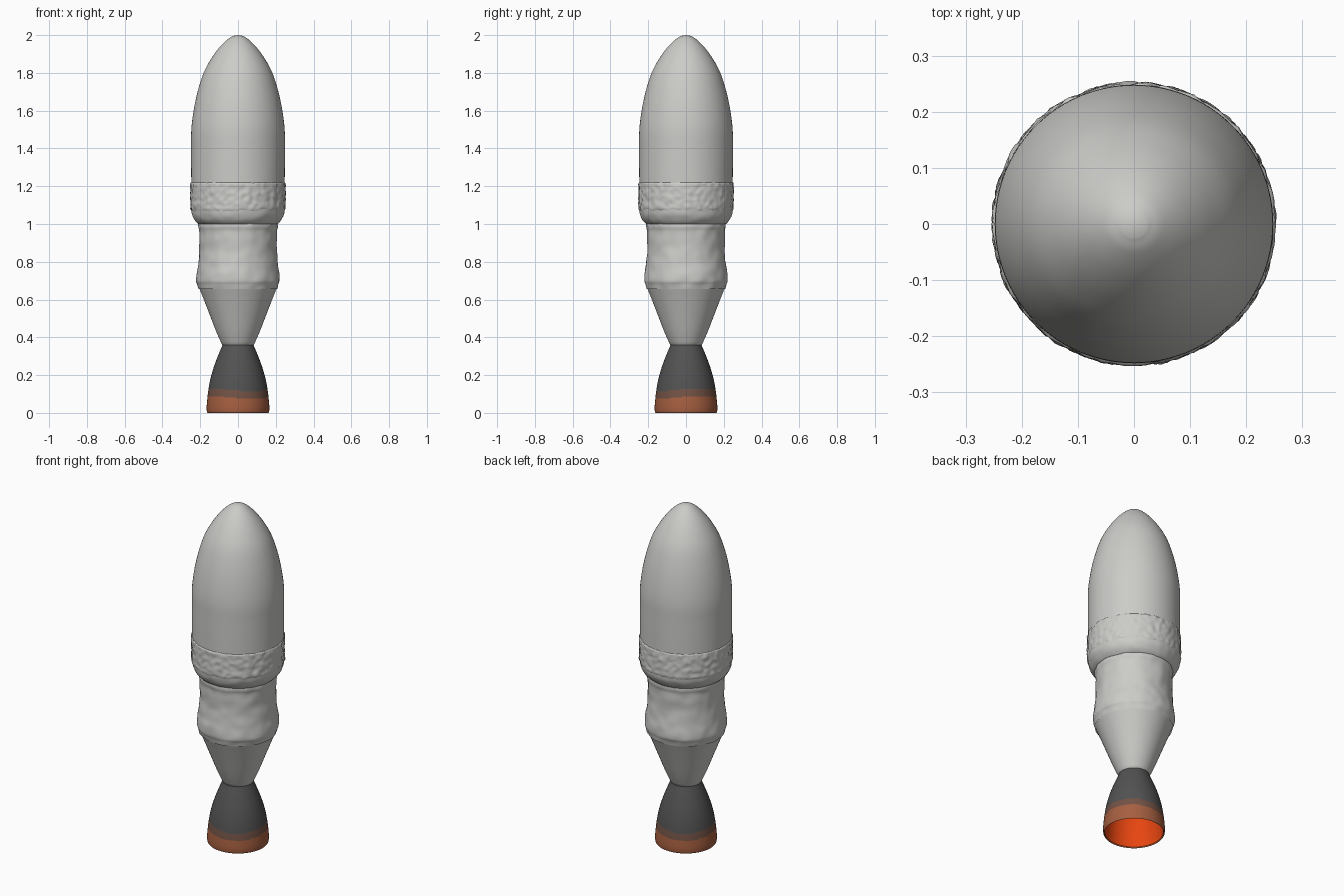
import bpy, bmesh, math
from mathutils import Vector, noise

if "Cube" in bpy.data.objects:
    bpy.data.objects.remove(bpy.data.objects["Cube"])


def mat(name, rgb):
    m = bpy.data.materials.new(name)
    m.diffuse_color = (*rgb, 1)
    m.use_nodes = True
    m.node_tree.nodes["Principled BSDF"].inputs["Base Color"].default_value = m.diffuse_color
    return m


WHITE = mat("light grey paint", (0.60, 0.60, 0.58))
DARK = mat("dark grey metal", (0.085, 0.085, 0.085))
BROWN = mat("heated brown metal", (0.17, 0.085, 0.06))
COPPER = mat("copper orange metal", (0.38, 0.115, 0.052))
GLOW = mat("glowing orange", (0.80, 0.06, 0.005))


def lathe(name, profile, mats, segs=96, rough=0.0, freq=28, rule=None, angle=50):
    """Spin (radius, z) points, listed bottom to top on the outside, round z."""
    bm = bmesh.new()
    rings = []
    for r, z in profile:
        if r < 1e-5:
            rings.append([bm.verts.new((0, 0, z))])
            continue
        ring = []
        for i in range(segs):
            a = 2 * math.pi * i / segs
            p = Vector((r * math.cos(a), r * math.sin(a), z))
            d = rough * noise.noise(p * freq)
            ring.append(bm.verts.new(((r + d) * math.cos(a), (r + d) * math.sin(a), z)))
        rings.append(ring)
    for lo, hi in zip(rings, rings[1:]):
        for i in range(segs):
            j = (i + 1) % segs
            if len(hi) == 1:
                f = bm.faces.new((lo[i], lo[j], hi[0]))
            elif len(lo) == 1:
                f = bm.faces.new((lo[0], hi[j], hi[i]))
            else:
                f = bm.faces.new((lo[i], lo[j], hi[j], hi[i]))
            if rule:
                f.material_index = rule(f.calc_center_median())
    me = bpy.data.meshes.new(name)
    bm.to_mesh(me)
    bm.free()
    for m in mats:
        me.materials.append(m)
    ob = bpy.data.objects.new(name, me)
    bpy.context.collection.objects.link(ob)
    bpy.ops.object.select_all(action='DESELECT')
    ob.select_set(True)
    bpy.context.view_layer.objects.active = ob
    bpy.ops.object.shade_smooth_by_angle(angle=math.radians(angle))
    return ob


def smooth(points, n=6):
    """Catmull-Rom curve through the profile points."""
    p = [Vector(q) for q in points]
    p = [2 * p[0] - p[1]] + p + [2 * p[-1] - p[-2]]
    out = []
    for k in range(1, len(p) - 2):
        a, b, c, d = p[k - 1:k + 3]
        for s in range(n):
            t = s / n
            out.append(0.5 * (2 * b + (c - a) * t + (2 * a - 5 * b + 4 * c - d) * t * t
                              + (3 * b - a - 3 * c + d) * t ** 3))
    out.append(p[-2])
    return [(max(v.x, 0), v.y) for v in out]


# Nose fairing: straight cylinder and rounded ogive tip
lathe("nose_fairing", [(0.247, 1.20)] + smooth(
    [(0.248, 1.30), (0.248, 1.40), (0.247, 1.50), (0.235, 1.60), (0.214, 1.70), (0.182, 1.80),
     (0.139, 1.88), (0.094, 1.94), (0.052, 1.98), (0.024, 1.996)]) + [(0, 2.0)], [WHITE])

# Crinkled band round the fairing base
band = [(0.240, 1.222), (0.250, 1.218)]
band += [(0.251, 1.21 - 0.01 * k) for k in range(14)] + [(0.246, 1.07)]
lathe("crinkled_band", band[::-1], [WHITE], 160, 0.006, 45, angle=80)

# Rounded shoulder below the band
lathe("fairing_shoulder", smooth(
    [(0.195, 0.992), (0.214, 1.003), (0.231, 1.022), (0.243, 1.048), (0.248, 1.08)]),
    [WHITE], 120, 0.003, 22, angle=80)

# Waisted stage body with a soft flared skirt
lathe("stage_body", smooth(
    [(0.208, 0.655), (0.215, 0.68), (0.221, 0.70), (0.218, 0.74), (0.212, 0.78), (0.208, 0.82),
     (0.205, 0.86), (0.205, 0.91), (0.206, 0.96), (0.211, 0.985), (0.209, 1.01)], 4),
    [WHITE], 120, 0.004, 18, angle=80)

# Tapered engine cone, closed underneath
lathe("engine_cone", [(0, 0.355), (0.078, 0.355)] + smooth(
    [(0.084, 0.36), (0.115, 0.43), (0.150, 0.52), (0.185, 0.61), (0.209, 0.67), (0.215, 0.695)], 4),
    [WHITE])


def heat(c):
    """Wavy heat-tint bands on the bell."""
    w = 0.008 * math.sin(2 * math.atan2(c.y, c.x) + 0.6)
    return 0 if c.z > 0.122 + w else 1 if c.z > 0.082 + w else 2


# Engine bell: outer skin, rim and glowing inside
bell = smooth([(0.165, 0.006), (0.166, 0.03), (0.163, 0.07), (0.157, 0.12), (0.146, 0.18),
               (0.129, 0.24), (0.107, 0.30), (0.088, 0.345), (0.080, 0.365)], 8)
lathe("engine_bell", [(0.157, 0.006), (0.161, 0.0)] + bell, [DARK, BROWN, COPPER], rule=heat)
inner = [(r - 0.008, z) for r, z in bell]
lathe("bell_lining", inner[::-1] + [], [GLOW])
lathe("bell_throat_plate", [(0, 0.35), (0.085, 0.35)], [GLOW])
